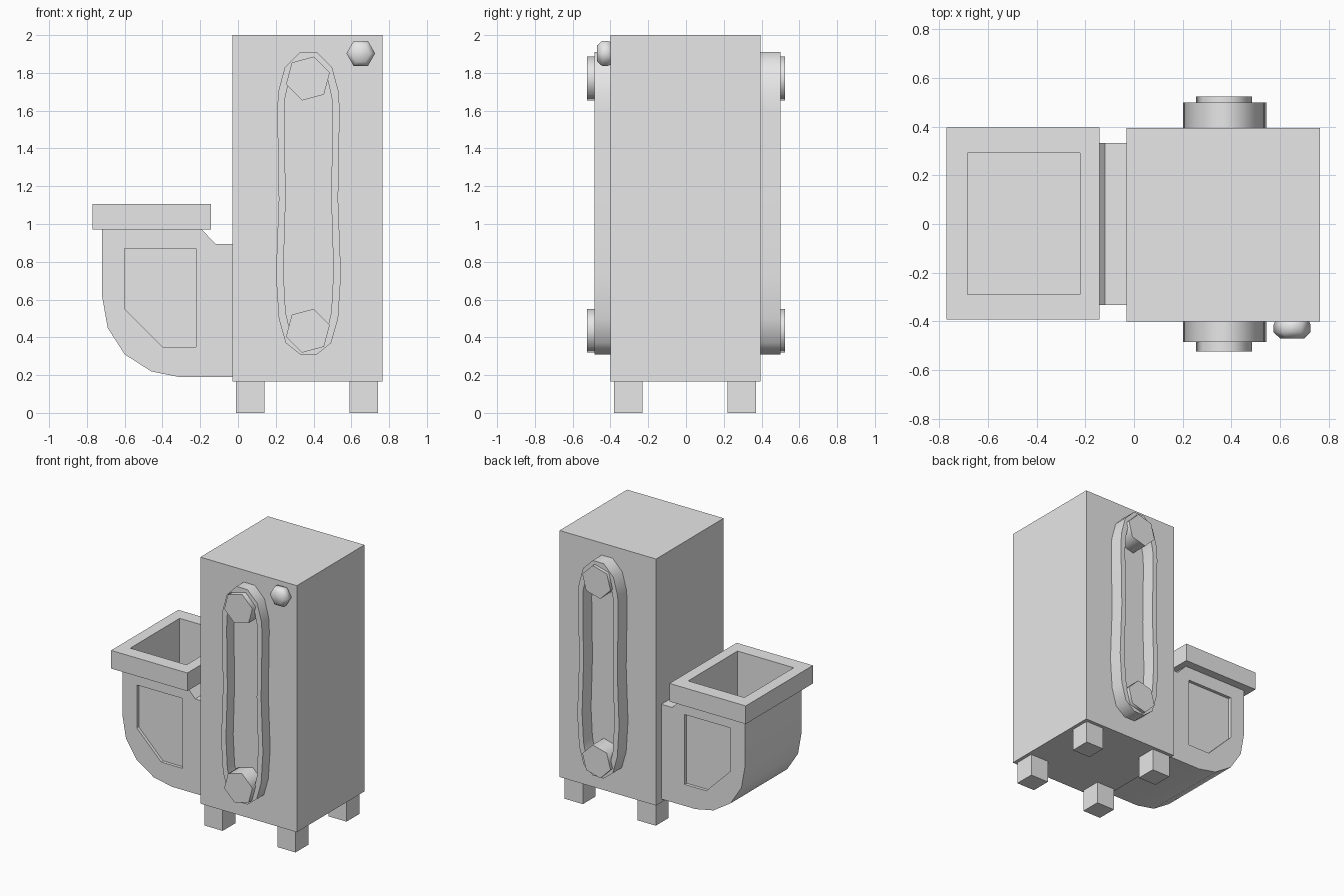
import bpy
import bmesh
from math import cos, sin, radians

cube = bpy.data.objects.get("Cube")
if cube:
    bpy.data.objects.remove(cube, do_unlink=True)

grey = bpy.data.materials.new("plain grey")
grey.use_nodes = True
grey.diffuse_color = (0.8, 0.8, 0.8, 1)
grey.node_tree.nodes["Principled BSDF"].inputs["Base Color"].default_value = (0.8, 0.8, 0.8, 1)


def finish(name, bm, smooth=None):
    bmesh.ops.recalc_face_normals(bm, faces=bm.faces[:])
    mesh = bpy.data.meshes.new(name)
    bm.to_mesh(mesh)
    bm.free()
    mesh.materials.append(grey)
    ob = bpy.data.objects.new(name, mesh)
    bpy.context.scene.collection.objects.link(ob)
    if smooth:
        shade(ob, smooth)
    return ob


def activate(ob):
    bpy.ops.object.select_all(action='DESELECT')
    ob.select_set(True)
    bpy.context.view_layer.objects.active = ob


def shade(ob, angle):
    activate(ob)
    bpy.ops.object.shade_smooth_by_angle(angle=radians(angle))


def loft(name, rings, smooth=None, closed=False):
    """Skin matching rings of points; cap the ends or close the loop."""
    bm = bmesh.new()
    rows = [[bm.verts.new(p) for p in ring] for ring in rings]
    pairs = list(zip(rows, rows[1:]))
    if closed:
        pairs.append((rows[-1], rows[0]))
    else:
        bm.faces.new(rows[0])
        bm.faces.new(rows[-1])
    for a, b in pairs:
        for i in range(len(a)):
            j = (i + 1) % len(a)
            bm.faces.new((a[i], a[j], b[j], b[i]))
    return finish(name, bm, smooth)


def at_y(points, y):
    return [(x, y, z) for x, z in points]


def prism(name, points, y0, y1, smooth=None):
    return loft(name, [at_y(points, y0), at_y(points, y1)], smooth)


def box(name, x0, x1, y0, y1, z0, z1):
    return prism(name, [(x0, z0), (x1, z0), (x1, z1), (x0, z1)], y0, y1)


def hexagon(cx, cz, r, start):
    return [(cx + r * cos(radians(start + 60 * i)),
             cz + r * sin(radians(start + 60 * i))) for i in range(6)]


def carve(ob, cutters):
    activate(ob)
    for cutter in cutters:
        cutter.hide_render = True
        mod = ob.modifiers.new("cut", 'BOOLEAN')
        mod.operation = 'DIFFERENCE'
        mod.solver = 'EXACT'
        mod.object = cutter
        bpy.ops.object.modifier_apply(modifier=mod.name)


# Cabinet and its four feet
box("cabinet", -0.03, 0.765, -0.4, 0.395, 0.165, 2.0)
for side, x in (("right", -0.01), ("left", 0.59)):
    for end, y in (("front", -0.38), ("back", 0.22)):
        box(f"{end}_{side}_foot", x, x + 0.15, y, y + 0.15, 0, 0.17)

# Drive belts and pulleys on the front and back
half = [(0.045, 1.91), (0.125, 1.83), (0.16, 1.70), (0.165, 1.60), (0.157, 1.13),
        (0.172, 0.73), (0.157, 0.50), (0.12, 0.37), (0.045, 0.31)]
loop = half + [(-x, z) for x, z in reversed(half)]
outer = [(0.373 + x, z) for x, z in loop]
inner = [(0.373 + x * 0.77, 1.11 + (z - 1.11) * 0.945) for x, z in loop]
for end, root, belt_y, pulley_y in (("front", -0.39, -0.485, -0.525),
                                    ("back", 0.385, 0.5, 0.525)):
    loft(f"{end}_belt", [at_y(outer, root), at_y(outer, belt_y),
                         at_y(inner, belt_y), at_y(inner, root)], 65, closed=True)
    for level, z in (("upper", 1.77), ("lower", 0.435)):
        prism(f"{end}_{level}_pulley", hexagon(0.37, z, 0.12, 75), root, pulley_y, 65)

# Domed knob near the top corner
loft("knob", [at_y(hexagon(0.65, 1.903, r, 0), y) for r, y in
              ((0.066, -0.39), (0.076, -0.415), (0.076, -0.445), (0.05, -0.47))], 85)

# Hopper with a rounded belly, joined to the cabinet by a neck
hopper = prism("hopper", [(-0.72, 0.98), (-0.72, 0.62), (-0.69, 0.45), (-0.60, 0.31),
                          (-0.46, 0.22), (-0.31, 0.19), (-0.02, 0.19), (-0.02, 0.895),
                          (-0.12, 0.895), (-0.20, 0.98)], -0.333, 0.333)
rim = box("hopper_rim", -0.77, -0.142, -0.393, 0.397, 0.97, 1.105)

# Open mouth and the recessed side panels
mouth = box("mouth_cutter", -0.685, -0.222, -0.289, 0.292, 0.6, 1.3)
panel = [(-0.60, 0.87), (-0.222, 0.87), (-0.222, 0.35), (-0.40, 0.35), (-0.60, 0.55)]
recesses = [prism("panel_cutter", panel, s * 0.31, s * 0.5) for s in (-1, 1)]
carve(hopper, [mouth] + recesses)
carve(rim, [mouth])
shade(hopper, 30)
for cutter in [mouth] + recesses:
    bpy.data.objects.remove(cutter, do_unlink=True)
